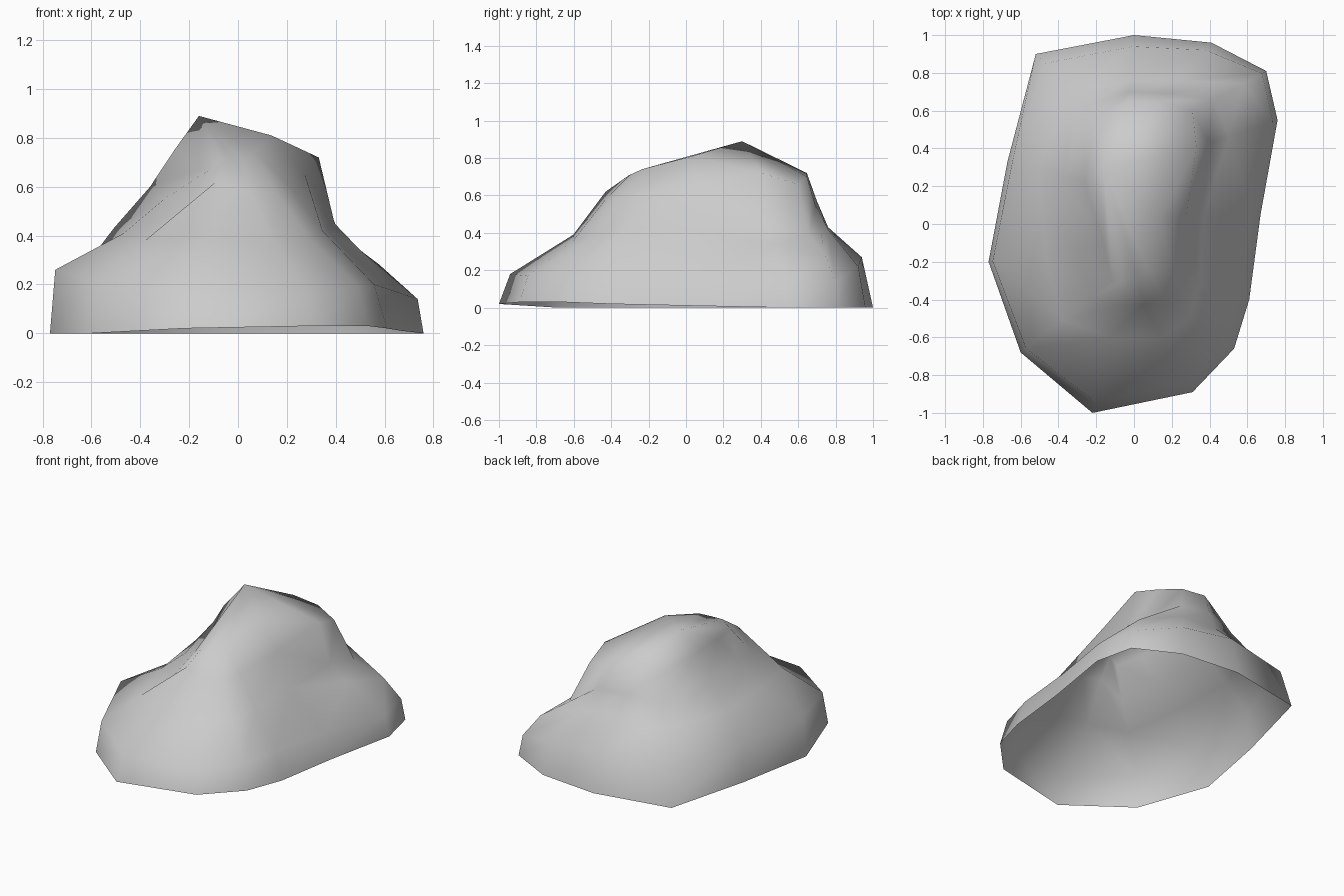
import bpy
import bmesh
from mathutils import Vector

default_cube = bpy.data.objects.get("Cube")
if default_cube:
    bpy.data.objects.remove(default_cube, do_unlink=True)


def make_material(name, colour):
    material = bpy.data.materials.new(name)
    material.use_nodes = True
    material.diffuse_color = colour
    material.node_tree.nodes["Principled BSDF"].inputs["Base Color"].default_value = colour
    return material


def spine_point(point):
    """Point under the ridge that the slope above an outline point climbs towards."""
    return Vector((-.05, max(-.25, min(.4, point.y * .5)), 0))


def bridge(bm, lower, upper):
    """Join two closed loops of equal length with quads."""
    count = len(lower)
    for i in range(count):
        j = (i + 1) % count
        bm.faces.new((lower[i], lower[j], upper[j], upper[i]))


# Footprint, running counter-clockwise from the front tip
footprint = [(-.22, -1), (.31, -.89), (.53, -.66), (.61, -.4), (.67, .05),
             (.76, .55), (.7, .81), (.41, .96), (0, 1), (-.52, .9),
             (-.67, .33), (-.77, -.2), (-.6, -.68)]
rim_heights = [.02, .03, .03, .02, .01, 0, 0, 0, 0, 0, 0, 0, 0]

# Each level: inset towards the spine, and height, for every outline point
foot_level = [(.08, .18), (.07, .17), (.06, .19), (.08, .2), (.07, .18),
              (.03, .14), (.03, .14), (.07, .22), (.1, .27), (.1, .25),
              (.04, .25), (.03, .26), (.05, .21)]
shoulder_level = [(.53, .39), (.45, .36), (.4, .38), (.4, .42), (.42, .42),
                  (.32, .34), (.16, .28), (.36, .42), (.4, .43), (.4, .42),
                  (.26, .43), (.42, .41), (.4, .38)]
slope_level = [(.76, .62), (.72, .58), (.65, .58), (.6, .6), (.55, .65),
               (.45, .45), (.37, .39), (.48, .55), (.5, .57), (.55, .55),
               (.5, .6), (.65, .55), (.68, .5)]
crown_level = [(.93, .71), (.92, .71), (.88, .71), (.82, .74), (.74, .81),
               (.53, .72), (.52, .66), (.56, .7), (.59, .72), (.68, .7),
               (.66, .75), (.85, .67), (.88, .67)]
peak = (-.16, .3, .89)

# Rock: an open-bottomed shell of stacked rings closed by a peak
bm = bmesh.new()
outline = [Vector((x, y, 0)) for x, y in footprint]
rings = [[bm.verts.new((p.x, p.y, z)) for p, z in zip(outline, rim_heights)]]
for level in (foot_level, shoulder_level, slope_level, crown_level):
    ring = []
    for point, (inset, height) in zip(outline, level):
        position = point.lerp(spine_point(point), inset)
        position.z = height
        ring.append(bm.verts.new(position))
    bridge(bm, rings[-1], ring)
    rings.append(ring)

# Peak fan
summit = bm.verts.new(peak)
crown = rings[-1]
for i, vert in enumerate(crown):
    bm.faces.new((vert, crown[(i + 1) % len(crown)], summit))

for face in bm.faces:
    face.smooth = True

mesh = bpy.data.meshes.new("rock")
bm.to_mesh(mesh)
bm.free()
rock = bpy.data.objects.new("rock", mesh)
bpy.context.collection.objects.link(rock)
mesh.materials.append(make_material("stone grey", (.6, .6, .6, 1)))
